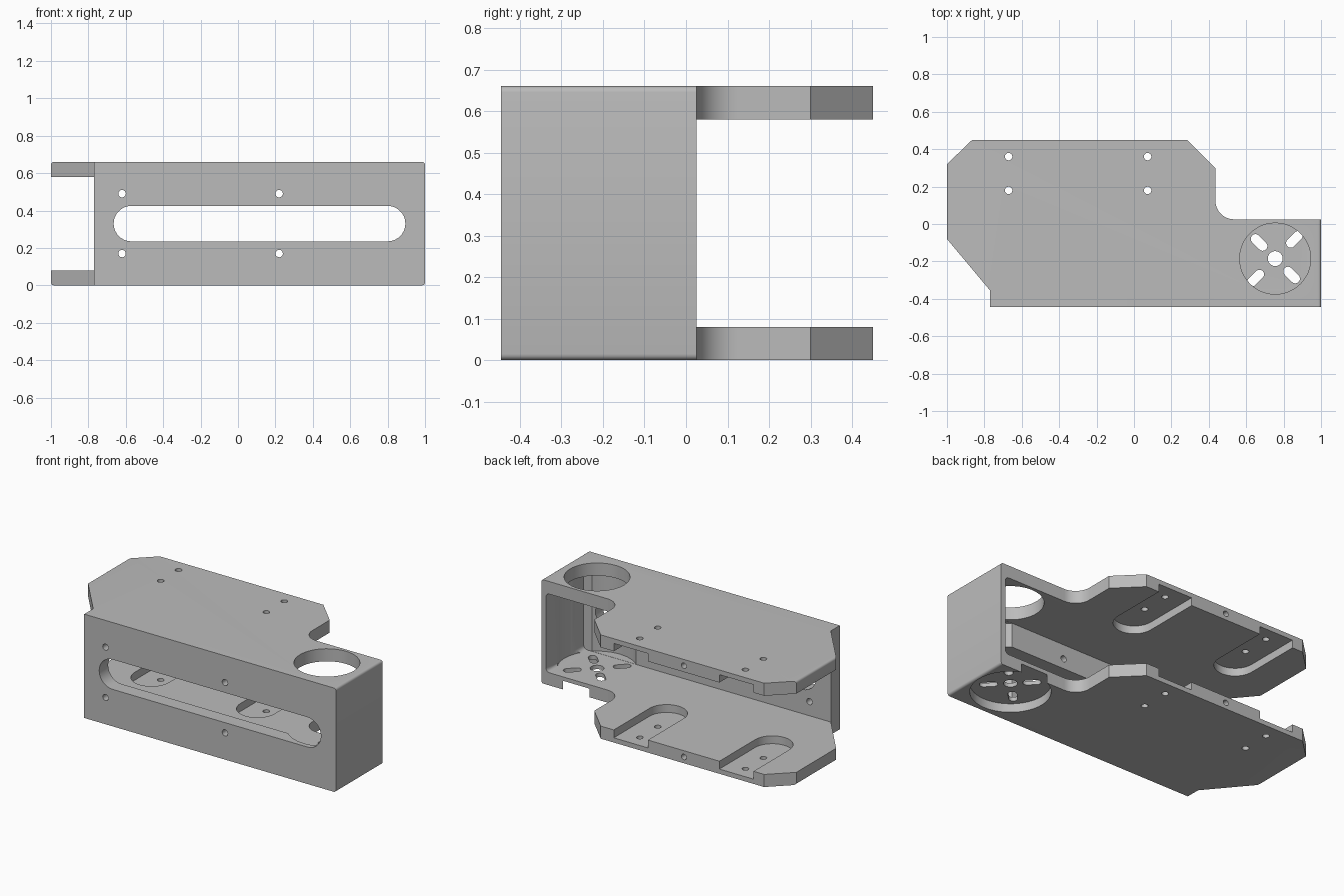
import bpy, bmesh, math
from mathutils import Matrix, Vector

if "Cube" in bpy.data.objects:
    bpy.data.objects.remove(bpy.data.objects["Cube"])

H, T = 0.66, 0.08          # total height, plate thickness
HUB = (0.755, -0.185)      # motor seat centre

grey = bpy.data.materials.new("grey")
grey.diffuse_color = (0.5, 0.5, 0.5, 1)
grey.use_nodes = True
grey.node_tree.nodes["Principled BSDF"].inputs["Base Color"].default_value = grey.diffuse_color


def prism(name, pts, lo, hi, axis="z", bevel=0, pick=None):
    """Extrude a closed outline along z, or along y for an (x, z) outline."""
    bm = bmesh.new()
    place = (lambda a, b, d: (a, b, d)) if axis == "z" else (lambda a, b, d: (a, d, b))
    face = bm.faces.new([bm.verts.new(place(a, b, lo)) for a, b in pts])
    ext = bmesh.ops.extrude_face_region(bm, geom=[face])["geom"]
    shift = Vector(place(0, 0, hi - lo))
    bmesh.ops.translate(bm, vec=shift, verts=[v for v in ext if isinstance(v, bmesh.types.BMVert)])
    bmesh.ops.recalc_face_normals(bm, faces=bm.faces)
    if bevel:
        edges = [e for e in bm.edges if pick(e)]
        bmesh.ops.bevel(bm, geom=edges, offset=bevel, segments=4, profile=0.5, affect="EDGES")
    me = bpy.data.meshes.new(name)
    bm.to_mesh(me)
    bm.free()
    ob = bpy.data.objects.new(name, me)
    me.materials.append(grey)
    bpy.context.collection.objects.link(ob)
    return ob


def arc(cx, cy, r, a0, a1, n):
    return [(cx + r * math.cos(math.radians(a0 + (a1 - a0) * i / n)),
             cy + r * math.sin(math.radians(a0 + (a1 - a0) * i / n))) for i in range(n + 1)]


def circle(cx, cy, r, n=24):
    return arc(cx, cy, r, 0, 360, n)[:-1]


def slot(cx, cy, length, r, ang=0):
    """Rounded slot outline with overall length, turned by ang degrees."""
    h = length / 2 - r
    pts = arc(h, 0, r, -90, 90, 14) + arc(-h, 0, r, 90, 270, 14)
    rot = Matrix.Rotation(math.radians(ang), 2)
    return [tuple(rot @ Vector(p) + Vector((cx, cy))) for p in pts]


def along_y(e, x_ok):
    a, b = (v.co for v in e.verts)
    return abs(a.x - b.x) < 1e-4 and abs(a.z - b.z) < 1e-4 and x_ok(a.x)


# Main body from the plate outline
outline = ([(-0.77, -0.445), (1, -0.445), (1, 0.025)]
           + arc(0.535, 0.125, 0.1, 270, 180, 12)
           + [(0.435, 0.3), (0.285, 0.45), (-0.865, 0.45), (-1, 0.32), (-1, -0.08), (-0.77, -0.355)])
body = prism("bracket_body", outline, 0, H, bevel=0.015,
             pick=lambda e: along_y(e, lambda x: abs(x) > 0.999))

cutters = []


def cut(*args, **kw):
    cutters.append(prism("cutter", *args, **kw))


# Open space between the two plates, rounded beside the end wall
cut([(-1.2, -0.355), (0.968, -0.355), (0.968, 0.6), (-1.2, 0.6)], T, H - T, bevel=0.025,
    pick=lambda e: along_y(e, lambda x: x > 0.9))

# Long slot and four screw holes in the front wall
cut(slot(0.115, 0.33, 1.56, 0.095), -0.6, -0.25, axis="y")
for x in (-0.62, 0.22):
    for z in (0.17, 0.49):
        cut(circle(x, z, 0.02, 16), -0.6, -0.25, axis="y")

# Motor seat: top opening, relief in the front wall, recess underneath
cut(circle(*HUB, 0.19, 48), H - T - 0.02, H + 0.1)
cut(circle(*HUB, 0.23, 48), T + 0.001, H - T - 0.001)
cut(circle(*HUB, 0.23, 48), -0.1, 0.055)
cut(circle(*HUB, 0.04), -0.1, 0.2)
for ang, r in ((45, 0.145), (135, 0.122), (225, 0.147), (315, 0.124)):
    a = math.radians(ang)
    cut(slot(HUB[0] + r * math.cos(a), HUB[1] + r * math.sin(a), 0.105, 0.025, ang), -0.1, 0.2)

# Pockets on the inner plate faces, with screw holes through both plates
for x in (-0.67, 0.073):
    pocket = arc(x, 0.09, 0.12, 180, 360, 20) + [(x + 0.12, 0.6), (x - 0.12, 0.6)]
    cut(pocket, 0.03, H - 0.03)
    for y in (0.18, 0.36):
        cut(circle(x, y, 0.02, 16), -0.1, H + 0.1)

# Screw holes in the rear edges
for z in (T / 2, H - T / 2):
    cut(circle(-0.3, z, 0.018, 16), 0.3, 0.6, axis="y")

# Apply all the cuts
for c in cutters:
    c.hide_render = True
    mod = body.modifiers.new("cut", "BOOLEAN")
    mod.operation, mod.solver, mod.object = "DIFFERENCE", "EXACT", c
bpy.context.view_layer.objects.active = body
body.select_set(True)
for mod in list(body.modifiers):
    bpy.ops.object.modifier_apply(modifier=mod.name)
for c in cutters:
    bpy.data.objects.remove(c)

bpy.ops.object.select_all(action="DESELECT")
body.select_set(True)
bpy.ops.object.shade_smooth_by_angle(angle=math.radians(30))
